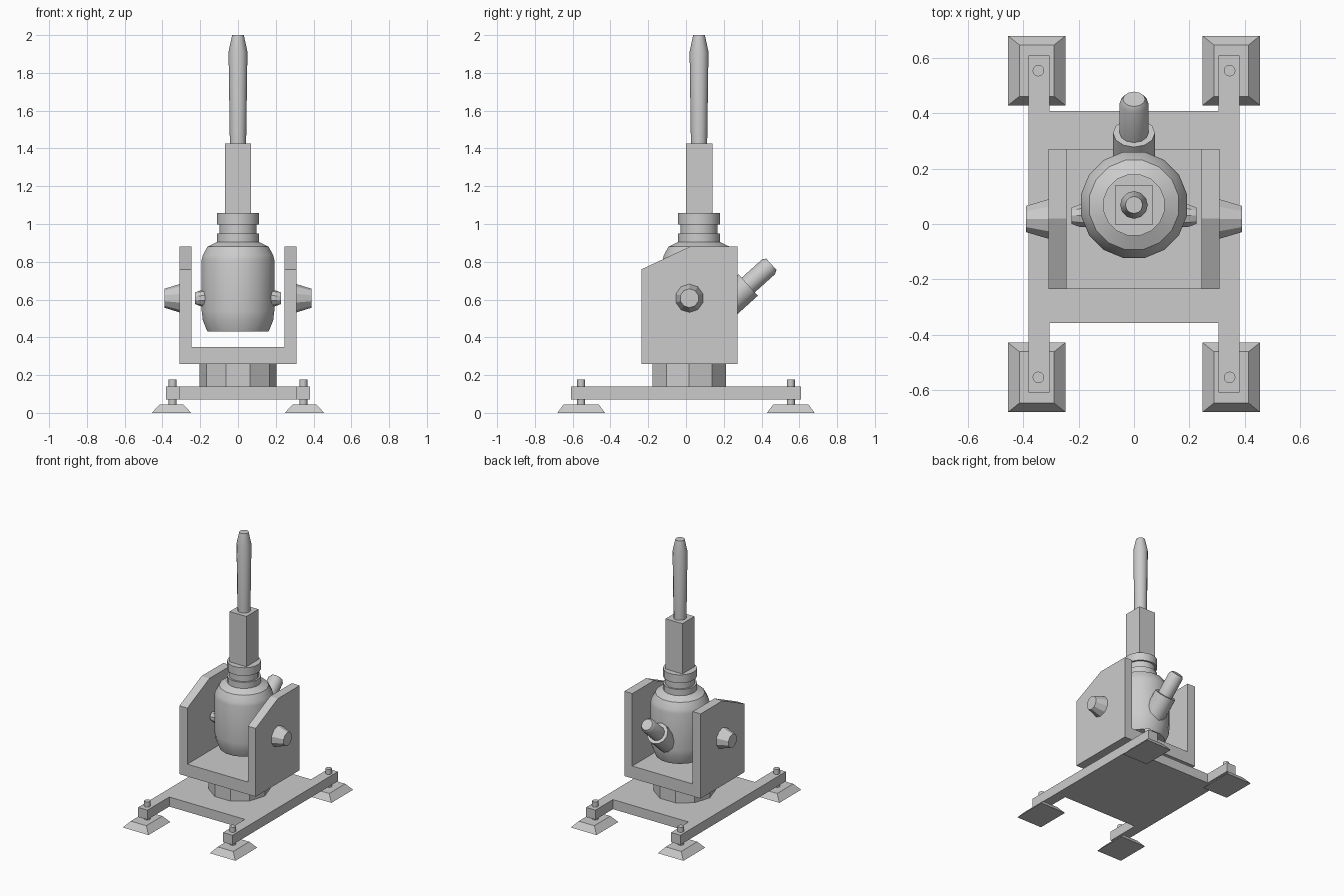
import bpy, bmesh, math
from mathutils import Vector, Matrix

cube = bpy.data.objects.get("Cube")
if cube:
    bpy.data.objects.remove(cube, do_unlink=True)

# One plain grey for the whole machine
grey = bpy.data.materials.new("plain_grey")
grey.use_nodes = True
GREY = (0.6, 0.6, 0.6, 1.0)
grey.diffuse_color = GREY
grey.node_tree.nodes["Principled BSDF"].inputs["Base Color"].default_value = GREY


def finish(name, bm, smooth=False):
    bmesh.ops.recalc_face_normals(bm, faces=bm.faces[:])
    mesh = bpy.data.meshes.new(name)
    bm.to_mesh(mesh)
    bm.free()
    mesh.materials.append(grey)
    obj = bpy.data.objects.new(name, mesh)
    bpy.context.collection.objects.link(obj)
    if smooth:
        bpy.ops.object.select_all(action='DESELECT')
        obj.select_set(True)
        bpy.context.view_layer.objects.active = obj
        bpy.ops.object.shade_smooth_by_angle(angle=math.radians(32))
    return obj


def prism(points, offset):
    """Extrude a closed outline of 3D points along an offset."""
    bm = bmesh.new()
    face = bm.faces.new([bm.verts.new(p) for p in points])
    ext = bmesh.ops.extrude_face_region(bm, geom=[face])
    verts = [g for g in ext["geom"] if isinstance(g, bmesh.types.BMVert)]
    bmesh.ops.translate(bm, verts=verts, vec=offset)
    if not face.is_valid or len(bm.faces) < len(points) + 2:
        bmesh.ops.holes_fill(bm, edges=bm.edges[:], sides=0)
    return bm


def lathe(name, profile, sides, origin=(0, 0, 0), axis=(0, 0, 1), phase=0.0, smooth=True):
    """Stack rings of (radius, distance) along an axis and cap both ends."""
    axis = Vector(axis).normalized()
    rot = Matrix.Identity(3) if axis.z > 0.999 else axis.to_track_quat('Z', 'Y').to_matrix()
    bm = bmesh.new()
    rings = []
    for r, h in profile:
        ring = []
        for i in range(sides):
            a = phase + 2 * math.pi * i / sides
            p = rot @ Vector((r * math.cos(a), r * math.sin(a), h)) + Vector(origin)
            ring.append(bm.verts.new(p))
        rings.append(ring)
    for low, high in zip(rings, rings[1:]):
        for i in range(sides):
            j = (i + 1) % sides
            bm.faces.new((low[i], low[j], high[j], high[i]))
    bm.faces.new(rings[0][::-1])
    bm.faces.new(rings[-1])
    return finish(name, bm, smooth)


def block(name, lo, hi, inset=(0, 0)):
    """Box between two corners, with the top optionally drawn in."""
    bm = bmesh.new()
    bmesh.ops.create_cube(bm, size=1)
    c, s = (Vector(lo) + Vector(hi)) / 2, Vector(hi) - Vector(lo)
    for v in bm.verts:
        top = v.co.z > 0
        for k in range(2):
            v.co[k] *= s[k] - (2 * inset[k] if top else 0)
        v.co.z *= s.z
        v.co += c
    return finish(name, bm)


# H-shaped base frame
XO, XI, YE, YF, YB = 0.382, 0.306, 0.61, -0.358, 0.408
frame = [(-XO, -YE), (-XI, -YE), (-XI, YF), (XI, YF), (XI, -YE), (XO, -YE),
         (XO, YE), (XI, YE), (XI, YB), (-XI, YB), (-XI, YE), (-XO, YE)]
finish("base_frame", prism([(x, y, 0.07) for x, y in frame], (0, 0, 0.07)))

# Four feet with their levelling bolts
for sx, side in ((1, "left"), (-1, "right")):
    for sy, end in ((-1, "front"), (1, "back")):
        x, y = 0.352 * sx, 0.555 * sy
        block(f"foot_{end}_{side}", (x - 0.104, y - 0.126, 0),
              (x + 0.104, y + 0.126, 0.045), inset=(0.041, 0.033))
        lathe(f"foot_bolt_{end}_{side}", [(0.021, 0.04), (0.021, 0.177)], 12,
              origin=(0.346 * sx, 0.555 * sy, 0))

# Ten-sided turntable
lathe("turntable", [(0.205, 0.135), (0.205, 0.265)], 10, origin=(0, 0.017, 0), smooth=False)

# U-shaped yoke with sloping front corners
O, I = 0.309, 0.245
u_shape = [(-O, 0.26), (O, 0.26), (O, 0.88), (I, 0.88), (I, 0.35),
           (-I, 0.35), (-I, 0.88), (-O, 0.88)]
bm = prism([(x, -0.236, z) for x, z in u_shape], (0, 0.508, 0))
bmesh.ops.bisect_plane(bm, geom=bm.verts[:] + bm.edges[:] + bm.faces[:],
                       plane_co=(0, 0.02, 0.88), plane_no=(0, -0.12, 0.256), clear_outer=True)
bmesh.ops.holes_fill(bm, edges=[e for e in bm.edges if e.is_boundary], sides=0)
finish("yoke", bm)

# Trunnion caps outside the yoke and bosses on the body
for sx, side in ((1, "left"), (-1, "right")):
    lathe(f"trunnion_cap_{side}", [(0.078, 0.30), (0.05, 0.39)], 10,
          origin=(0, 0.018, 0.607), axis=(sx, 0, 0), phase=math.pi / 2, smooth=False)
    lathe(f"body_boss_{side}", [(0.043, 0.15), (0.043, 0.195), (0.031, 0.227)], 10,
          origin=(0, 0.03, 0.607), axis=(sx, 0, 0), phase=math.pi / 2)

# Rounded body with its neck rings
CY = 0.069
lathe("body", [(0.165, 0.43), (0.19, 0.49), (0.196, 0.54), (0.196, 0.81), (0.19, 0.835),
               (0.165, 0.88), (0.113, 0.905), (0.113, 0.95), (0.1, 0.95), (0.1, 0.998),
               (0.113, 0.998), (0.113, 1.057)], 16, origin=(0, CY, 0), phase=math.pi / 16)

# Square barrel block and tapered barrel
block("barrel_block", (-0.068, CY - 0.07, 1.05), (0.068, CY + 0.07, 1.425))
lathe("barrel", [(0.043, 1.42), (0.05, 1.912), (0.031, 2.0)], 12, origin=(0, CY, 0))

# Angled tube rising from the back of the body
tilt = (0, 0.743, 0.669)
tip = (0, 0.452, 0.787)
lathe("tube_sleeve", [(0.076, -0.36), (0.076, -0.165)], 12, origin=tip, axis=tilt)
lathe("tube", [(0.052, -0.2), (0.052, -0.02), (0.04, 0.0)], 12, origin=tip, axis=tilt)
